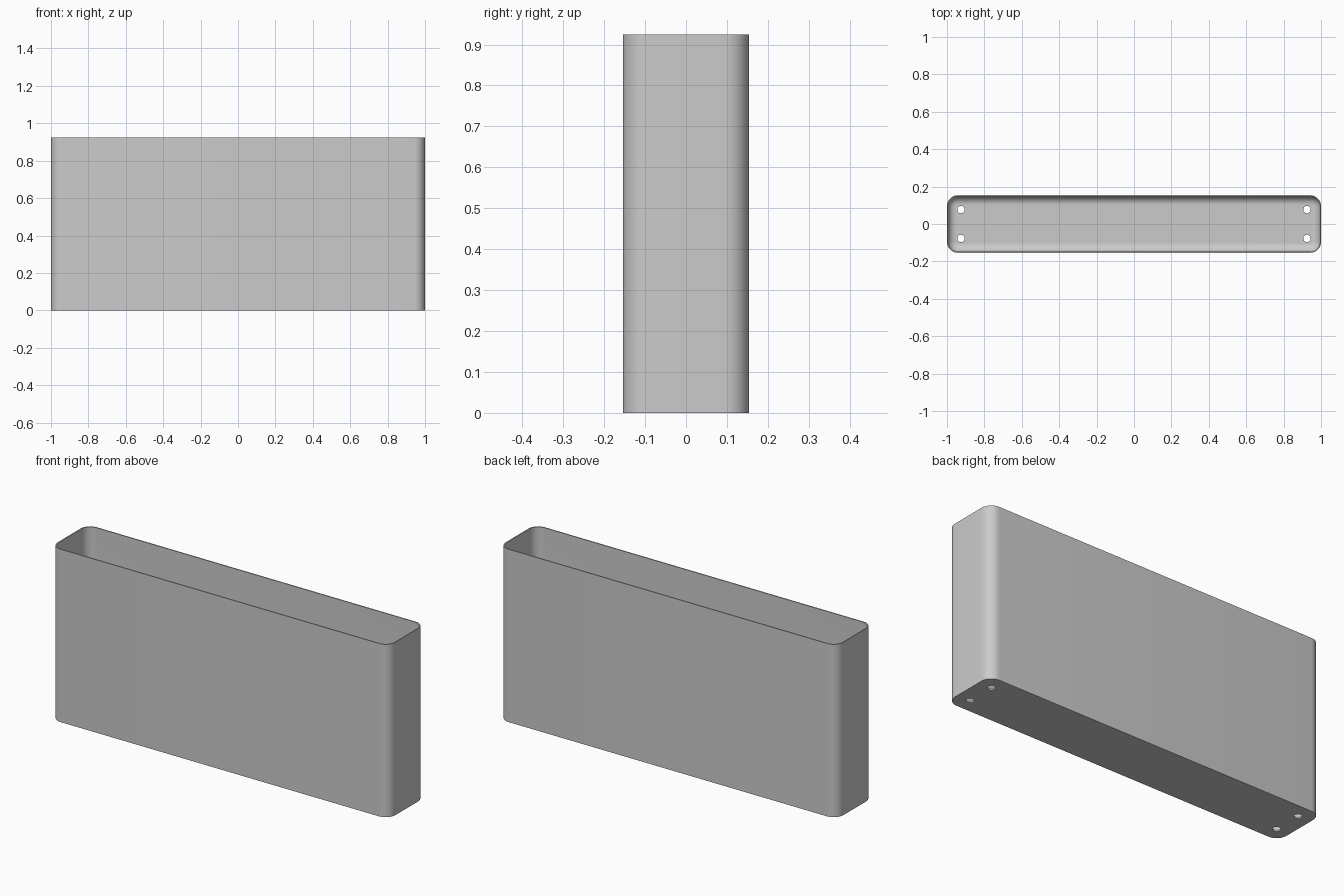
import bpy, bmesh
from math import sin, cos, pi

cube = bpy.data.objects.get("Cube")
if cube:
    bpy.data.objects.remove(cube, do_unlink=True)

HALF_X, HALF_Y, HEIGHT = 1.0, 0.154, 0.925
CORNER, WALL, FLOOR, FILLET = 0.058, 0.006, 0.008, 0.045
HOLE_X, HOLE_Y, HOLE_R = 0.925, 0.077, 0.02
STEPS = 10

bm = bmesh.new()


def close_loop(points, z):
    verts = [bm.verts.new((x, y, z)) for x, y in points]
    for a, b in zip(verts, verts[1:] + verts[:1]):
        bm.edges.new((a, b))
    return verts


def rounded_loop(inset, z):
    """Rounded rectangle, moved inwards by inset."""
    r = CORNER - inset
    points = []
    for quarter, (sx, sy) in enumerate([(1, 1), (-1, 1), (-1, -1), (1, -1)]):
        for i in range(STEPS + 1):
            a = (quarter + i / STEPS) * pi / 2
            points.append((sx * (HALF_X - CORNER) + r * cos(a),
                           sy * (HALF_Y - CORNER) + r * sin(a)))
    return close_loop(points, z)


def hole_loop(cx, cy, z, sides=24):
    angles = [2 * pi * i / sides for i in range(sides)]
    return close_loop([(cx + HOLE_R * cos(a), cy + HOLE_R * sin(a)) for a in angles], z)


def bridge(a, b):
    n = len(a)
    for i in range(n):
        j = (i + 1) % n
        bm.faces.new((a[i], a[j], b[j], b[i]))


def fill(loops):
    edges = [bm.edges.get((a, b)) for lp in loops for a, b in zip(lp, lp[1:] + lp[:1])]
    bmesh.ops.triangle_fill(bm, edges=edges, use_beauty=True, normal=(0, 0, 1))


# Outer wall, rim, inner wall and the rounded join down to the floor
rings = [rounded_loop(0, 0), rounded_loop(0, HEIGHT), rounded_loop(WALL, HEIGHT)]
for i in range(STEPS + 1):
    a = i / STEPS * pi / 2
    rings.append(rounded_loop(WALL + FILLET * (1 - cos(a)), FLOOR + FILLET * (1 - sin(a))))
for a, b in zip(rings, rings[1:]):
    bridge(a, b)

# Four drain holes through the floor
under, above = [rings[0]], [rings[-1]]
for sx in (-1, 1):
    for sy in (-1, 1):
        low = hole_loop(sx * HOLE_X, sy * HOLE_Y, 0)
        high = hole_loop(sx * HOLE_X, sy * HOLE_Y, FLOOR)
        bridge(low, high)
        under.append(low)
        above.append(high)
fill(under)
fill(above)

bmesh.ops.recalc_face_normals(bm, faces=bm.faces)
mesh = bpy.data.meshes.new("planter_box")
bm.to_mesh(mesh)
bm.free()
box = bpy.data.objects.new("planter_box", mesh)
bpy.context.collection.objects.link(box)

# Plain grey finish
grey = bpy.data.materials.new("light_grey")
grey.use_nodes = True
colour = (0.6, 0.6, 0.6, 1)
grey.diffuse_color = colour
grey.node_tree.nodes["Principled BSDF"].inputs["Base Color"].default_value = colour
mesh.materials.append(grey)

# Smooth rounded corners, crisp rim and base edges
bpy.ops.object.select_all(action="DESELECT")
box.select_set(True)
bpy.context.view_layer.objects.active = box
bpy.ops.object.shade_smooth_by_angle(angle=pi / 6)
